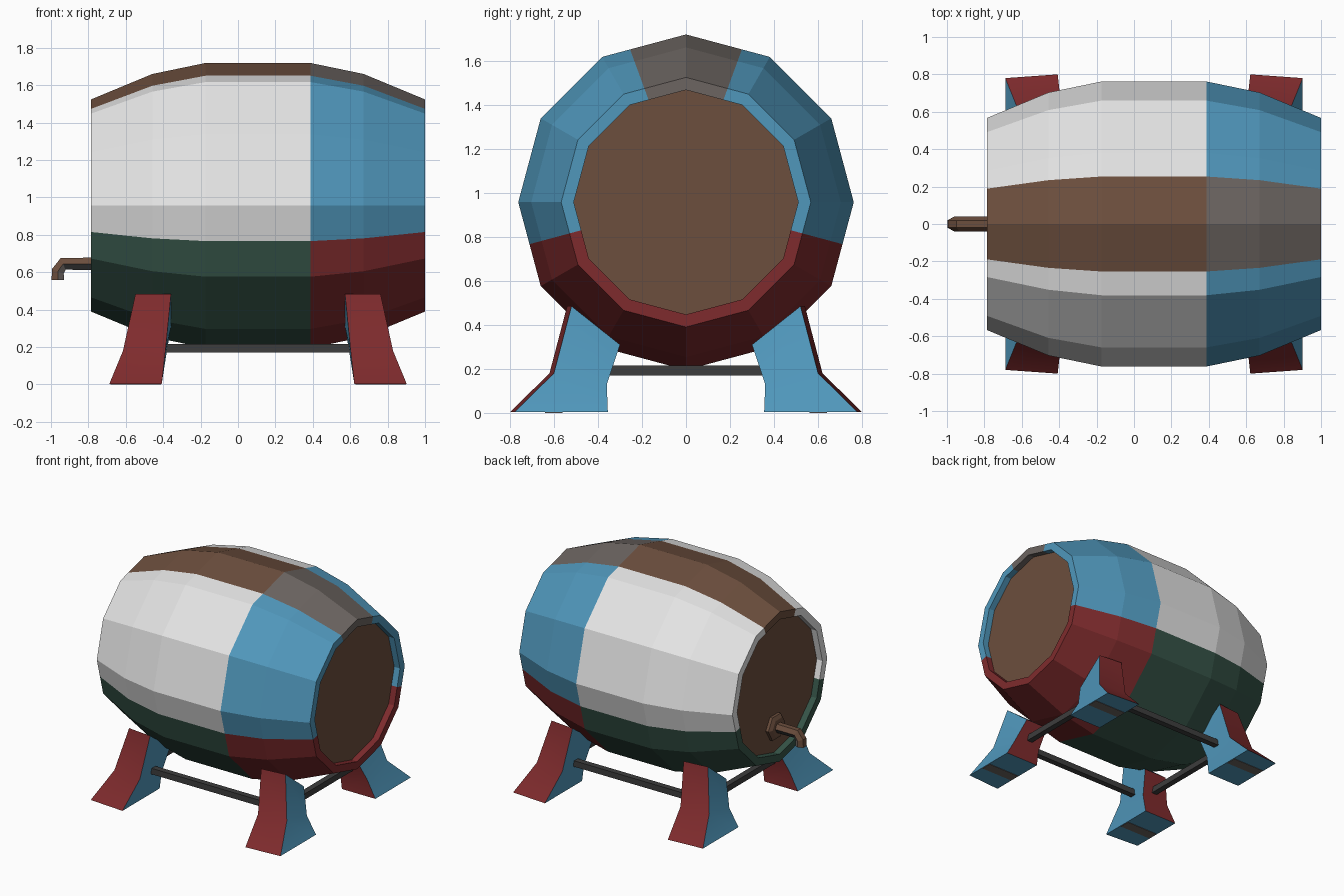
import bpy, bmesh, math
from mathutils import Vector

if "Cube" in bpy.data.objects:
    bpy.data.objects.remove(bpy.data.objects["Cube"])

COLOURS = {
    "white": (0.78, 0.78, 0.78), "blue": (0.08, 0.31, 0.50),
    "red": (0.21, 0.024, 0.026), "green": (0.036, 0.088, 0.064),
    "brown": (0.15, 0.077, 0.047), "warm_grey": (0.15, 0.13, 0.12),
    "dark_grey": (0.047, 0.047, 0.047),
}
NAMES = list(COLOURS)
MATS = []
for name, rgb in COLOURS.items():
    m = bpy.data.materials.new(name)
    m.use_nodes = True
    m.diffuse_color = (*rgb, 1)
    m.node_tree.nodes["Principled BSDF"].inputs["Base Color"].default_value = (*rgb, 1)
    MATS.append(m)


def loft(name, rings, rule):
    """Skin closed rings of points, cap both ends, colour faces by rule."""
    bm = bmesh.new()
    rows = [[bm.verts.new(p) for p in ring] for ring in rings]
    n = len(rows[0])
    for a, b in zip(rows, rows[1:]):
        for i in range(n):
            j = (i + 1) % n
            bm.faces.new((a[i], a[j], b[j], b[i]))
    bm.faces.new(rows[0])
    bm.faces.new(rows[-1])
    bmesh.ops.recalc_face_normals(bm, faces=bm.faces)
    bm.normal_update()
    for f in bm.faces:
        f.material_index = NAMES.index(rule(f))
    me = bpy.data.meshes.new(name)
    bm.to_mesh(me)
    bm.free()
    for m in MATS:
        me.materials.append(m)
    ob = bpy.data.objects.new(name, me)
    bpy.context.collection.objects.link(ob)
    return ob


def box(name, centre, size, colour):
    c, h = Vector(centre), Vector(size) / 2
    corners = ((-1, -1), (1, -1), (1, 1), (-1, 1))
    rings = [[c + Vector((x * h.x, y * h.y, s * h.z)) for x, y in corners]
             for s in (-1, 1)]
    return loft(name, rings, lambda f: colour)


MID, AXIS_Z = 0.107, 0.957

# Barrel section: twelve sides, with extra points on the sides where colours meet
corner = [Vector((math.sin(math.tau * i / 12), math.cos(math.tau * i / 12)))
          for i in range(12)]
section = []
for i in range(12):
    section.append(corner[i])
    split = {0: 2 / 3, 3: 0.5, 8: 0.5, 11: 1 / 3}.get(i)
    if split:
        section.append(corner[i].lerp(corner[(i + 1) % 12], split))

# Half profile from the middle outwards: (distance from middle, radius)
half = [(0.28, 0.762), (0.565, 0.703), (0.893, 0.567), (0.893, 0.51), (0.845, 0.51)]
profile = [(-d, r) for d, r in reversed(half)] + half


def barrel_colour(f):
    if len(f.verts) > 4:
        return "brown"
    c = f.calc_center_median()
    y, z = abs(c.y), c.z - AXIS_Z
    angle = math.degrees(math.atan2(y, z))
    band = 0 if angle < 20 else 1 if angle < 104 else 2
    if c.x > MID + 0.281:
        return ("warm_grey", "blue", "red")[band]
    return ("brown", "white", "green")[band]


loft("barrel", [[(MID + d, r * p.x, AXIS_Z + r * p.y) for p in section]
                for d, r in profile], barrel_colour)

# Tap: wall plate and bent spout, both six sided
TAP_Z = 0.645
hexagon = [(math.cos(math.tau * i / 6), math.sin(math.tau * i / 6)) for i in range(6)]
loft("tap_plate", [[(x, r * a, TAP_Z + r * b) for a, b in hexagon]
                   for x, r in ((-0.73, 0.1), (-0.76, 0.1), (-0.775, 0.07))],
     lambda f: "brown")

# Spout stations: x, z and the direction of the outer side of the bend
stations = [(-0.73, TAP_Z, 0, 1), (-0.935, TAP_Z, -0.38, 0.92),
            (-0.963, 0.605, -0.92, 0.38), (-0.963, 0.558, -1, 0)]
R = 0.039


def spout_colour(f):
    if len(f.verts) > 4:
        return "dark_grey"
    c, n = f.calc_center_median(), f.normal
    outward = n.z - n.x if c.x < -0.93 else n.z
    return "brown" if outward > 0.1 else "warm_grey" if c.x < -0.93 else "dark_grey"


loft("tap_spout", [[(x + R * b * ox, R * a, z + R * b * oz) for a, b in hexagon]
                   for x, z, ox, oz in stations], spout_colour)


# Flared legs cradling the barrel, mirrored to the four corners
def leg_colour(f):
    n = f.normal
    if abs(n.z) > 0.75:
        return "blue"
    return "red" if abs(n.y) > abs(n.x) else "blue"


# Each level: near x, far x, (inner y, z), (outer y, z)
levels = [(0.515, 0.795, (0.355, 0.003), (0.79, 0.003)),
          (0.495, 0.722, (0.36, 0.13), (0.61, 0.18)),
          (0.465, 0.655, (0.30, 0.31), (0.53, 0.485))]
for sx, side in ((-1, "right"), (1, "left")):
    for sy, end in ((-1, "front"), (1, "back")):
        rings = []
        for x0, x1, (yi, zi), (yo, zo) in levels:
            rings.append([(MID + sx * x, sy * y, z) for x, y, z in
                          ((x0, yi, zi), (x1, yi, zi), (x1, yo - 0.01, zo), (x0, yo + 0.01, zo))])
        leg = loft(f"{end}_{side}_leg", rings, leg_colour)
        bpy.ops.object.select_all(action="DESELECT")
        leg.select_set(True)
        bpy.context.view_layer.objects.active = leg
        bpy.ops.object.shade_smooth_by_angle(angle=math.radians(40))
        box(f"{end}_{side}_foot_stripe", (MID + sx * 0.655, sy * 0.6, 0.003),
            (0.27, 0.08, 0.006), "warm_grey")

# Bars joining the legs
for s, end, side in ((-1, "front", "right"), (1, "back", "left")):
    box(f"{end}_bar", (MID, s * 0.47, 0.193), (1.1, 0.045, 0.045), "dark_grey")
    box(f"{side}_bar", (MID + s * 0.59, 0, 0.193), (0.045, 0.86, 0.045), "dark_grey")
